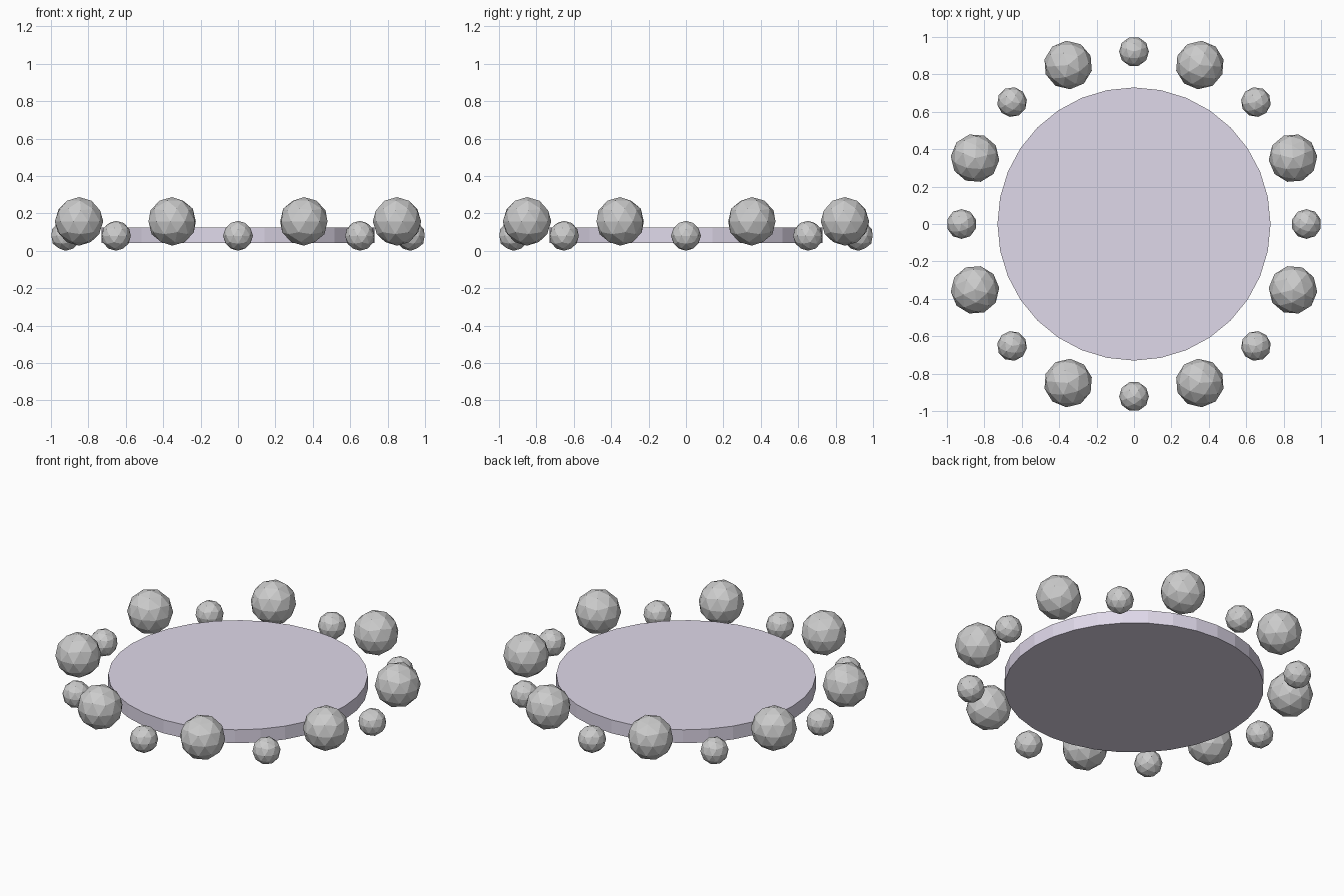
import bpy
from math import cos, sin, pi

if "Cube" in bpy.data.objects:
    bpy.data.objects.remove(bpy.data.objects["Cube"])

# Central flat disc
bpy.ops.mesh.primitive_cylinder_add(vertices=32, radius=0.73, depth=0.083,
                                    location=(0, 0, 0.083))
disc = bpy.context.object
disc.name = "disc"
mat = bpy.data.materials.new("pale_violet")
mat.diffuse_color = (0.74, 0.69, 0.82, 1)
mat.use_nodes = True
mat.node_tree.nodes["Principled BSDF"].inputs["Base Color"].default_value = mat.diffuse_color
disc.data.materials.append(mat)


def bead_ring(name, count, start, ring_radius, radius, z):
    """Faceted beads around the disc, each turned to face outward."""
    for i in range(count):
        a = start + 2 * pi * i / count
        bpy.ops.mesh.primitive_ico_sphere_add(
            subdivisions=2, radius=radius,
            location=(ring_radius * cos(a), ring_radius * sin(a), z),
            rotation=(0, 0, a))
        bpy.context.object.name = f"{name}_{i + 1}"


# Alternating small and large beads
bead_ring("small_bead", 8, 0, 0.922, 0.08, 0.08)
bead_ring("large_bead", 8, pi / 8, 0.92, 0.13, 0.157)
